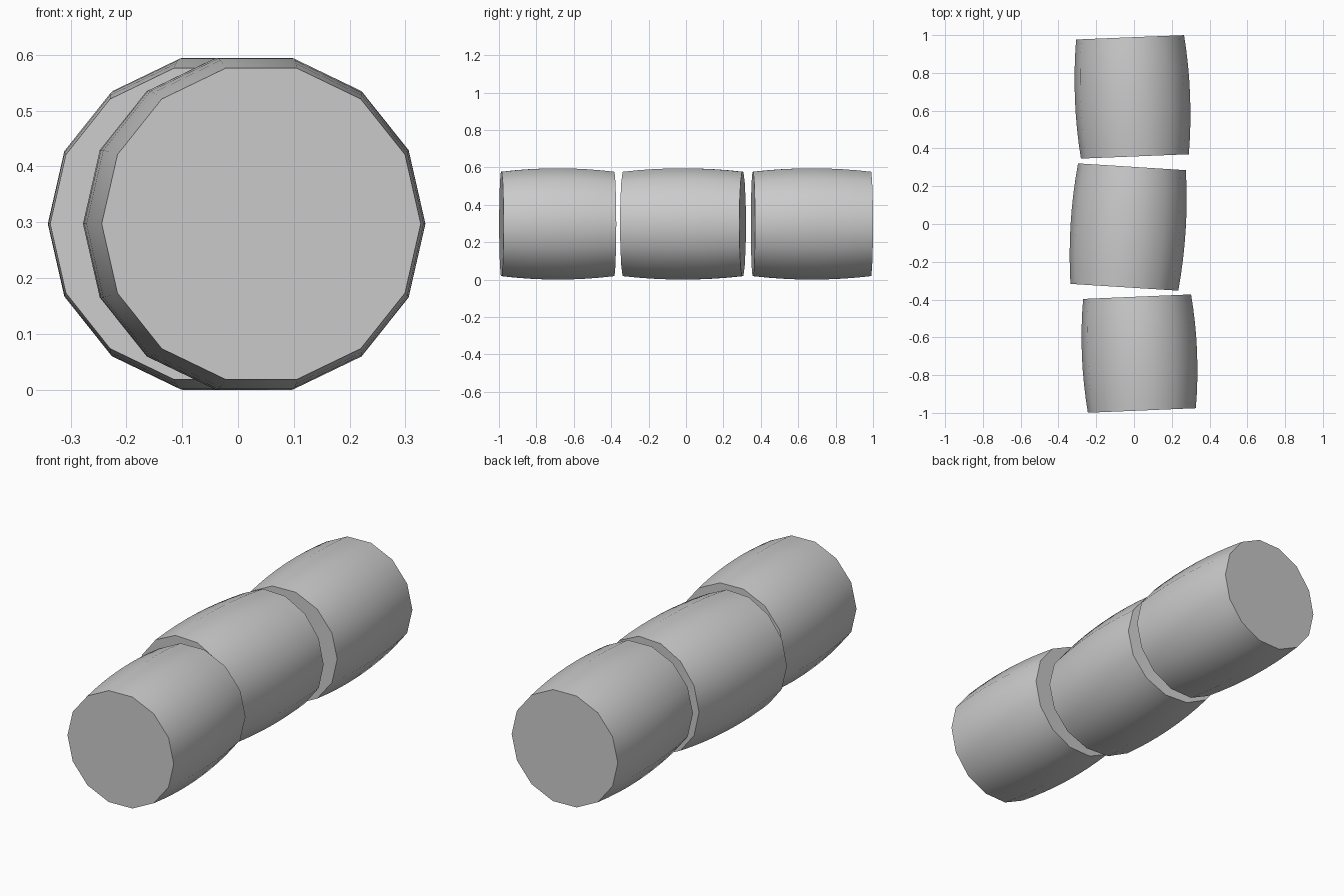
import bpy, bmesh, math
from mathutils import Matrix

if "Cube" in bpy.data.objects:
    bpy.data.objects.remove(bpy.data.objects["Cube"])

SIDES, RINGS = 14, 8
R_END, R_MID = 0.286, 0.305
AXIS_Z = R_MID * math.sin(6 * math.pi / SIDES)


def barrel(name, x, y, length, turn):
    """Bulged 14-sided barrel lying along y, turned slightly about z."""
    bm = bmesh.new()
    loops = []
    for i in range(RINGS + 1):
        t = 2 * i / RINGS - 1
        r = R_MID - (R_MID - R_END) * t * t
        loops.append([bm.verts.new((r * math.cos(2 * math.pi * k / SIDES),
                                    t * length / 2,
                                    r * math.sin(2 * math.pi * k / SIDES)))
                      for k in range(SIDES)])
    # curved side
    for a, b in zip(loops, loops[1:]):
        for k in range(SIDES):
            n = (k + 1) % SIDES
            bm.faces.new((a[k], b[k], b[n], a[n])).smooth = True
    # flat ends with sharp rims
    for loop in (loops[0], loops[-1]):
        cap = bm.faces.new(loop)
        for e in cap.edges:
            e.smooth = False
    bmesh.ops.recalc_face_normals(bm, faces=bm.faces)
    mesh = bpy.data.meshes.new(name)
    bm.to_mesh(mesh)
    bm.free()
    ob = bpy.data.objects.new(name, mesh)
    ob.matrix_world = (Matrix.Translation((x, y, AXIS_Z))
                       @ Matrix.Rotation(math.radians(turn), 4, 'Z'))
    bpy.context.collection.objects.link(ob)


barrel("front_barrel", 0.029, -0.686, 0.603, 2.4)
barrel("middle_barrel", -0.031, -0.016, 0.639, -3.6)
barrel("back_barrel", -0.008, 0.673, 0.631, 2.3)
